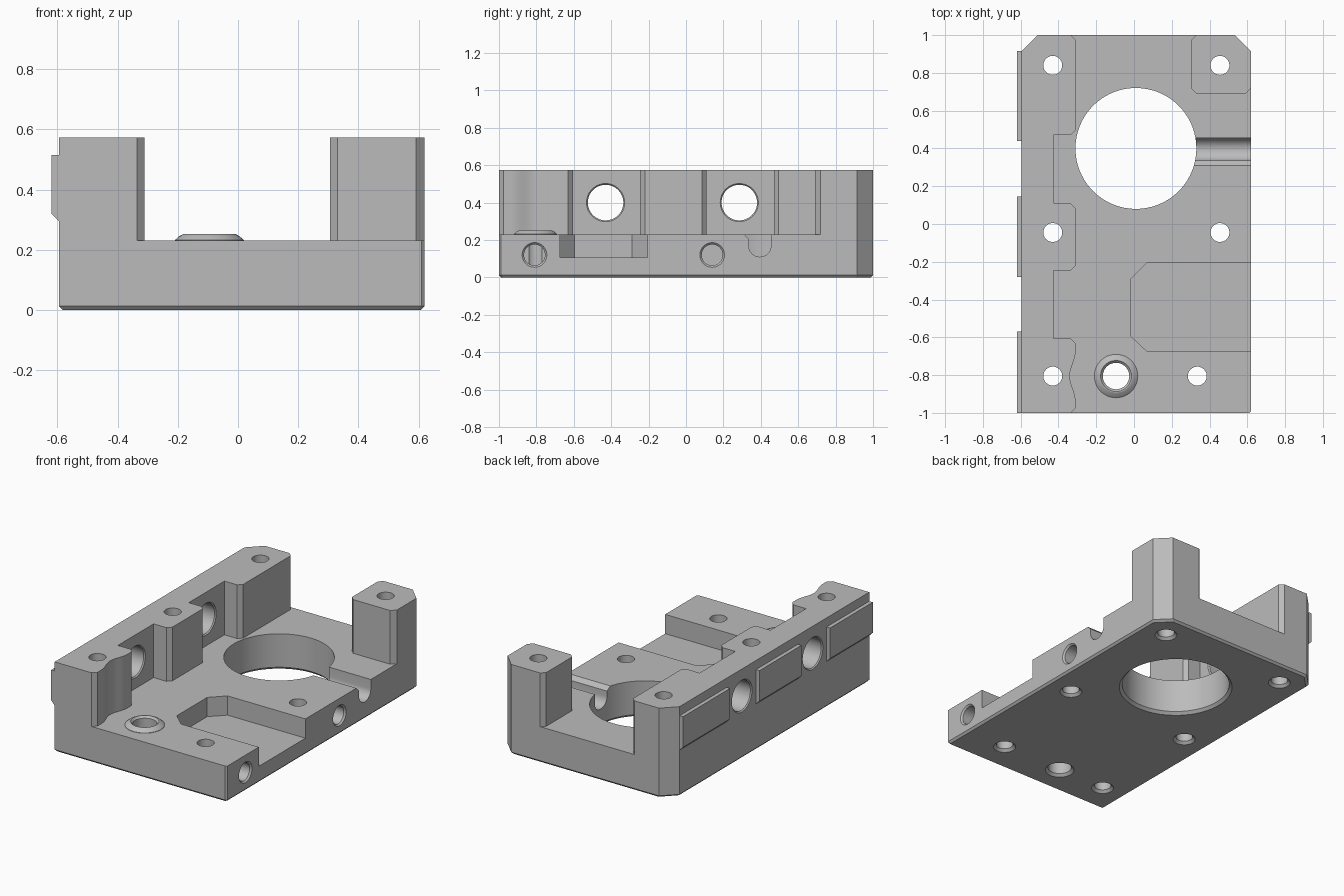
import bpy, bmesh
from math import sin, cos, pi

if "Cube" in bpy.data.objects:
    bpy.data.objects.remove(bpy.data.objects["Cube"], do_unlink=True)

metal = bpy.data.materials.new("machined grey")
metal.use_nodes = True
grey = (0.5, 0.5, 0.5, 1)
metal.diffuse_color = grey
metal.node_tree.nodes["Principled BSDF"].inputs["Base Color"].default_value = grey

AXES = {
    "X": lambda u, v, w: (w, u, v),
    "Y": lambda u, v, w: (u, w, v),
    "Z": lambda u, v, w: (u, v, w),
}


def loft(name, sections, axis="Z"):
    """Closed solid through (position, outline) sections along an axis."""
    bm = bmesh.new()
    rings = [[bm.verts.new(AXES[axis](u, v, w)) for u, v in pts] for w, pts in sections]
    bm.faces.new(rings[0])
    bm.faces.new(rings[-1])
    for a, b in zip(rings, rings[1:]):
        for i in range(len(a)):
            j = (i + 1) % len(a)
            bm.faces.new((a[i], a[j], b[j], b[i]))
    bmesh.ops.recalc_face_normals(bm, faces=bm.faces)
    mesh = bpy.data.meshes.new(name)
    bm.to_mesh(mesh)
    bm.free()
    mesh.materials.append(metal)
    obj = bpy.data.objects.new(name, mesh)
    bpy.context.collection.objects.link(obj)
    return obj


def prism(name, pts, lo, hi, axis="Z"):
    return loft(name, [(lo, pts), (hi, pts)], axis)


def turned(name, u, v, profile, axis="Z", n=48):
    """Round solid from (position, radius) steps."""
    ring = lambda r: [(u + r * cos(2 * pi * i / n), v + r * sin(2 * pi * i / n)) for i in range(n)]
    return loft(name, [(w, ring(r)) for w, r in profile], axis)


def combine(target, tool, operation="DIFFERENCE"):
    tool.hide_render = True
    mod = target.modifiers.new("cut", "BOOLEAN")
    mod.operation = operation
    mod.solver = "EXACT"
    mod.object = tool
    bpy.context.view_layer.objects.active = target
    bpy.ops.object.modifier_apply(modifier=mod.name)
    bpy.data.objects.remove(tool, do_unlink=True)


# Solid block with chamfered back corners and a chamfered bottom edge
outline = [(-0.595, -1), (0.61, -1), (0.62, -0.99), (0.62, 0.915),
           (0.535, 1), (-0.51, 1), (-0.595, 0.915)]
inset = [(0.0125 + (x - 0.0125) * 0.98, y * 0.988) for x, y in outline]
body = loft("bracket_body", [(0, inset), (0.013, outline), (0.573, outline)])

# Open space between the notched side wall and the corner post
scallop = [(-0.325 - 0.015 * cos(t * pi / 8), -0.805 + 0.13 * t / 8) for t in range(-8, 9)]
wall = [(-0.435, -1.1), (-0.31, -0.975)] + scallop + [(-0.31, -0.63)]
for lo, hi in ((-0.605, -0.245), (0.11, 0.47)):
    wall += [(-0.31, lo - 0.025), (-0.335, lo), (-0.425, lo),
             (-0.425, hi), (-0.335, hi), (-0.31, hi + 0.025)]
wall += [(-0.31, 0.975), (-0.435, 1.1)]
post = [(0.43, 1.1), (0.305, 0.975), (0.305, 0.715), (0.33, 0.69),
        (0.592, 0.69), (0.717, 0.815), (0.8, 0.815), (0.8, -1.1)]
contour = []
for p in wall + post:
    if not contour or abs(p[0] - contour[-1][0]) + abs(p[1] - contour[-1][1]) > 0.001:
        contour.append(p)
combine(body, prism("open_space", contour, 0.23, 0.8))

# Raised round collar
combine(body, turned("collar", -0.095, -0.805,
                     [(0.15, 0.115), (0.232, 0.115), (0.245, 0.1), (0.252, 0.087)]), "UNION")

# Side pocket
combine(body, prism("pocket", [(0.8, -0.205), (0.07, -0.205), (-0.015, -0.29),
                               (-0.015, -0.595), (0.07, -0.675), (0.8, -0.675)], 0.107, 0.4))

# Round-bottomed groove running from the bore to the side
arc = [(0.395 + 0.06 * cos(t), 0.17 - 0.06 * sin(t)) for t in (i * pi / 16 for i in range(17))]
combine(body, prism("groove", arc + [(0.335, 0.205), (0.31, 0.23), (0.31, 0.3), (0.455, 0.3)],
                    0.1, 0.8, "X"))

# Large bore
combine(body, turned("bore", 0.01, 0.4, [(-0.02, 0.357), (0.017, 0.32), (0.3, 0.32)], n=96))

# Vertical bolt holes with countersunk undersides
for x, y in ((-0.43, 0.84), (0.455, 0.84), (-0.43, -0.045), (0.455, -0.045),
             (-0.43, -0.805), (0.335, -0.805)):
    combine(body, turned("bolt_hole", x, y, [(-0.02, 0.086), (0.016, 0.05), (0.7, 0.05)]))

# Hole through the collar, chamfered at both ends
combine(body, turned("collar_hole", -0.095, -0.805,
                     [(-0.02, 0.106), (0.016, 0.07), (0.24, 0.07), (0.26, 0.09)]))

# Cross holes through the side wall
for y in (-0.43, 0.285):
    combine(body, turned("cross_hole", y, 0.4,
                         [(-0.61, 0.117), (-0.588, 0.095), (-0.432, 0.095), (-0.41, 0.117)], "X"))

# Blind holes in the base side
for y in (-0.81, 0.14):
    combine(body, turned("side_hole", y, 0.12,
                         [(0.3, 0.056), (0.61, 0.056), (0.64, 0.086)], "X"))

# Outer rails with a sloped lower edge
rail = [(-0.59, 0.515), (-0.62, 0.515), (-0.62, 0.32), (-0.595, 0.295), (-0.59, 0.295)]
parts = [body]
for label, lo, hi in (("front", -1, -0.57), ("middle", -0.28, 0.145), ("back", 0.44, 0.915)):
    parts.append(prism(label + "_rail", rail, lo, hi, "Y"))

# Smooth round surfaces, keep machined edges crisp
for obj in parts:
    bpy.ops.object.select_all(action="DESELECT")
    obj.select_set(True)
    bpy.context.view_layer.objects.active = obj
    bpy.ops.object.shade_smooth_by_angle(angle=0.4)
